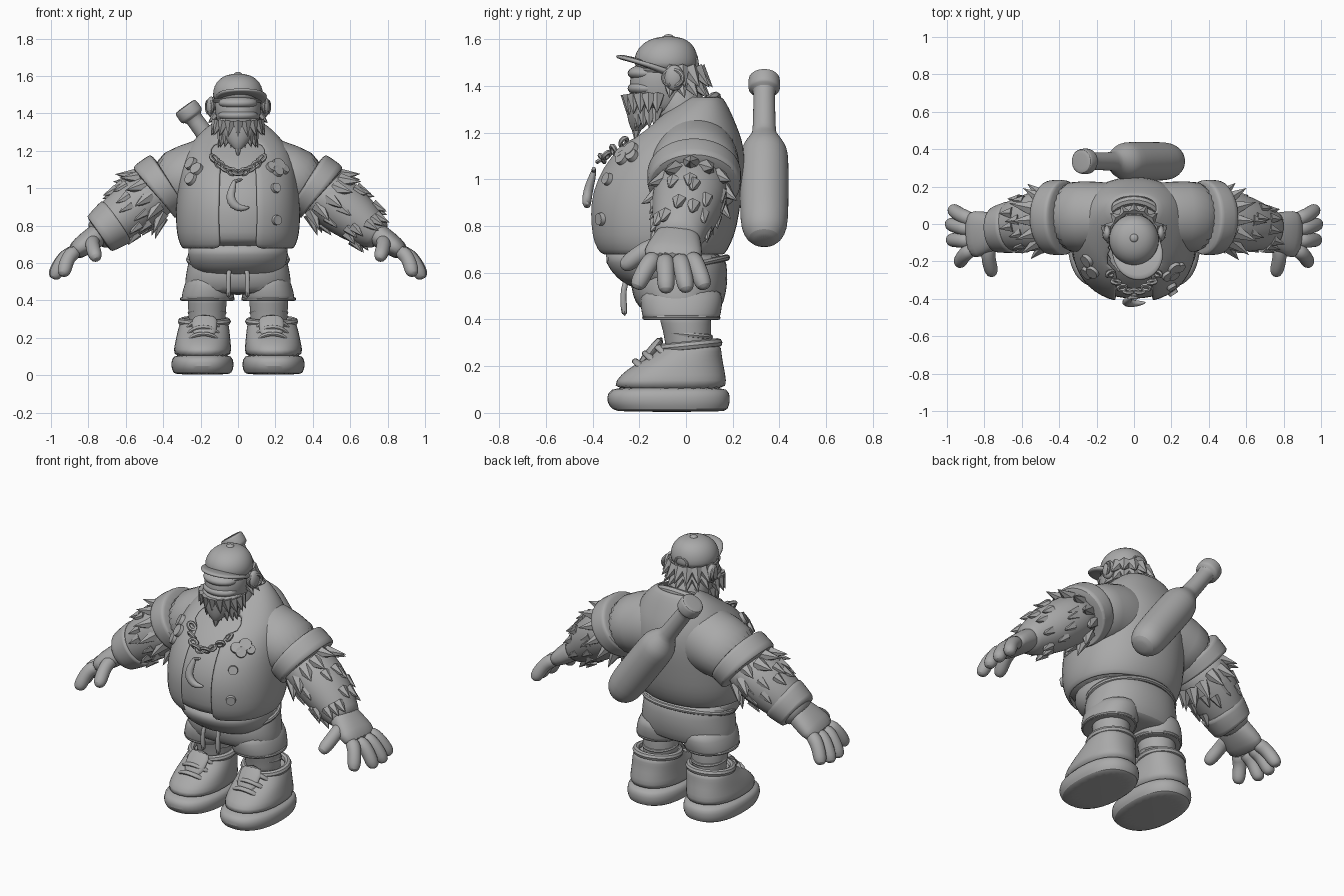
import bpy, bmesh, random
from math import sin, cos, pi, radians
from mathutils import Vector as V, Matrix
from mathutils.bvhtree import BVHTree

if "Cube" in bpy.data.objects:
    bpy.data.objects.remove(bpy.data.objects["Cube"])
random.seed(4)

grey = bpy.data.materials.new("clay grey")
grey.use_nodes = True
grey.diffuse_color = (0.4, 0.4, 0.4, 1)
grey.node_tree.nodes["Principled BSDF"].inputs["Base Color"].default_value = grey.diffuse_color


def finish(name, bm, mirror=False, sub=0, solid=0):
    bmesh.ops.recalc_face_normals(bm, faces=bm.faces)
    me = bpy.data.meshes.new(name)
    bm.to_mesh(me)
    bm.free()
    ob = bpy.data.objects.new(name, me)
    bpy.context.collection.objects.link(ob)
    me.materials.append(grey)
    if solid:
        m = ob.modifiers.new("thickness", "SOLIDIFY")
        m.thickness, m.offset = solid, 1
    if mirror:
        ob.modifiers.new("mirror", "MIRROR").use_mirror_merge = False
    if sub:
        ob.modifiers.new("smooth", "SUBSURF").levels = sub
        ob.modifiers["smooth"].render_levels = sub
    bpy.ops.object.select_all(action="DESELECT")
    ob.select_set(True)
    bpy.context.view_layer.objects.active = ob
    bpy.ops.object.shade_smooth_by_angle(angle=radians(40))
    return ob


def tube(bm, rows, n=24, flat=False, e=1.0, caps=True, ref=(0, 1, 0)):
    """Skin rows of (x, y, z, a, b); flat rings lie level, others follow the path."""
    pts, rings = [V(r[:3]) for r in rows], []
    for i, (p, r) in enumerate(zip(pts, rows)):
        if flat:
            u, w = V((1, 0, 0)), V((0, 1, 0))
        else:
            t = (pts[min(i + 1, len(pts) - 1)] - pts[max(i - 1, 0)]).normalized()
            w = V(ref) - t * t.dot(V(ref))
            w.normalize()
            u = t.cross(w)
        ring = []
        for k in range(n):
            c, s = cos(2 * pi * k / n), sin(2 * pi * k / n)
            c, s = (abs(q) ** e * (1 if q > 0 else -1) for q in (c, s))
            ring.append(bm.verts.new(p + u * r[3] * c + w * r[4] * s))
        rings.append(ring)
    for a, b in zip(rings, rings[1:]):
        for k in range(n):
            bm.faces.new((a[k], a[k - 1], b[k - 1], b[k]))
    if caps:
        bm.faces.new(rings[0])
        bm.faces.new(rings[-1])


def loft(name, rows, mirror=False, **kw):
    bm = bmesh.new()
    tube(bm, rows, **kw)
    return finish(name, bm, mirror, 1)


def ball(name, loc, size, mirror=False):
    bm = bmesh.new()
    bmesh.ops.create_uvsphere(bm, u_segments=24, v_segments=14, radius=1,
                              matrix=Matrix.Translation(loc) @ Matrix.Diagonal((*size, 1)))
    return finish(name, bm, mirror)


def ring(bm, matrix, rx, ry, r, n=32, m=8):
    """Torus lying in the local xy plane."""
    g = [[bm.verts.new(matrix @ V(((rx + r * cos(2 * pi * j / m)) * cos(2 * pi * i / n),
                                   (ry + r * cos(2 * pi * j / m)) * sin(2 * pi * i / n),
                                   r * sin(2 * pi * j / m)))) for j in range(m)] for i in range(n)]
    for i in range(n):
        for j in range(m):
            bm.faces.new((g[i - 1][j - 1], g[i][j - 1], g[i][j], g[i - 1][j]))


def hoop(name, loc, axis, rx, ry, r, mirror=False):
    bm = bmesh.new()
    rot = V(axis).to_track_quat("Z", "Y").to_matrix().to_4x4()
    ring(bm, Matrix.Translation(loc) @ rot, rx, ry, r)
    return finish(name, bm, mirror)


def spikes(name, items):
    """Tufts: cones from base along a direction."""
    bm = bmesh.new()
    for base, d, length, r in items:
        rot = V(d).to_track_quat("Z", "Y").to_matrix().to_4x4()
        bmesh.ops.create_cone(bm, cap_ends=True, segments=6, radius1=r, radius2=0, depth=length,
                              matrix=Matrix.Translation(V(base) + V(d).normalized() * length * 0.4) @ rot)
    return finish(name, bm)


# Torso shirt and open jacket
body = [(-.36, .15, .68, .285), (-.395, .18, .73, .308), (-.405, .205, .8, .318), (-.41, .22, .9, .318),
        (-.38, .235, 1.0, .31), (-.325, .24, 1.09, .3), (-.24, .225, 1.17, .28), (-.15, .2, 1.23, .24),
        (-.05, .17, 1.3, .18), (.03, .14, 1.35, .11)]
def torso_rows(grow):
    return [(0, (f + b) / 2, z, rx + grow, (b - f) / 2 + grow) for f, b, z, rx in body]
loft("shirt", torso_rows(-.005), flat=True, e=.9)
bm = bmesh.new()
tube(bm, torso_rows(.003), flat=True, e=.9, caps=False)
front = [f for f in bm.faces if abs(f.calc_center_median().x) < .12 and f.calc_center_median().y < -.1]
bmesh.ops.delete(bm, geom=front, context="FACES")
jacket = finish("jacket", bm, sub=1, solid=.014)
hoop("collar", (0, -.02, 1.245), (0, -.58, .8), .16, .18, .026)
loft("neck", [(0, 0, 1.15, .13, .12), (0, -.02, 1.3, .115, .11), (0, -.05, 1.45, .1, .1)], flat=True)
loft("sleeves", [(.04, .04, 1.08, .2, .17), (.14, .04, 1.085, .198, .185), (.27, .04, 1.06, .178, .192),
                 (.42, .035, 1.0, .165, .192)], True)
loft("sleeve_cuffs", [(.365, .035, 1.037, .15, .18), (.37, .035, 1.034, .176, .2), (.375, .035, 1.03, .18, .204),
                      (.445, .035, .982, .18, .202), (.45, .035, .978, .176, .198),
                      (.452, .035, .976, .13, .15)], True)

# Jacket fittings, seated on the jacket front
bvh = BVHTree.FromObject(jacket, bpy.context.evaluated_depsgraph_get())
def disc(bm, x, z, r):
    p, nor, _, _ = bvh.ray_cast(V((x, -2, z)), V((0, 1, 0)))
    nor = nor if nor.y < 0 else -nor
    bmesh.ops.create_cone(bm, cap_ends=True, segments=20, radius1=r, radius2=r * .85, depth=.034,
                          matrix=Matrix.Translation(p) @ nor.to_track_quat("Z", "Y").to_matrix().to_4x4())
for name, spots in {"buttons": [(.2, 1.0, .03), (.205, .83, .03)],
                    "left_patch": [(.18, 1.11, .035), (.215, 1.125, .04), (.245, 1.1, .03), (.21, 1.09, .035)],
                    "right_patch": [(-.25, 1.13, .04), (-.22, 1.1, .04), (-.25, 1.05, .04)]}.items():
    bm = bmesh.new()
    for x, z, r in spots:
        disc(bm, x, z, r)
    finish(name, bm)

# Chain and hanging crescent
bm = bmesh.new()
for i in range(9):
    x = -.128 + .032 * i
    z = 1.085 + 4.5 * x * x
    tilt = Matrix.Rotation(-6 * x, 4, "Y") @ Matrix.Rotation(pi / 2 * (i % 2) + .6, 4, "X")
    ring(bm, Matrix.Translation((x, -.365 + 6 * x * x, z)) @ tilt, .024, .017, .01, 14, 6)
finish("chain", bm)
loft("crescent_pendant", [(-.015, -.39, 1.05, .01, .01), (-.03, -.405, 1.0, .02, .018), (-.045, -.42, .95, .028, .022),
                          (-.025, -.425, .91, .028, .022), (.02, -.425, .887, .02, .018),
                          (.065, -.42, .9, .005, .005)], n=10)
loft("pendant_bar", [(-.04, -.395, 1.03, .012, .012), (.03, -.395, 1.05, .012, .012)], n=8)

# Belly, shorts and drawstrings
loft("belly", [(0, -.06, .52, .2, .17), (0, -.085, .58, .255, .215), (0, -.1, .64, .27, .25),
               (0, -.105, .72, .28, .25)], flat=True, e=.9)
loft("shorts_hips", [(0, .0, .69, .24, .165), (0, -.015, .64, .26, .19), (0, -.03, .57, .275, .212),
                     (0, -.03, .5, .287, .2), (0, -.025, .45, .285, .18), (0, -.02, .43, .25, .14)], flat=True, e=.9)
loft("shorts_legs", [(.14, -.02, .55, .12, .17), (.152, -.02, .48, .138, .18), (.162, -.02, .42, .142, .17),
                     (.164, -.02, .395, .14, .162), (.165, -.02, .398, .1, .12)], True, flat=True, e=.9)
hoop("waistband", (0, -.03, .62), (0, -.22, 1), .265, .21, .014)
hoop("shorts_hems", (.164, -.02, .408), (0, 0, 1), .137, .158, .01, True)
loft("drawstrings", [(.035, -.23, .59, .012, .012), (.05, -.265, .56, .014, .014), (.052, -.27, .49, .014, .014),
                     (.05, -.262, .41, .017, .017)], True, n=8, ref=(1, 0, 0))

# Legs and shoes
loft("legs", [(.165, .01, .2, .095, .095), (.165, .01, .32, .1, .1), (.165, 0, .38, .104, .108),
              (.165, -.01, .46, .11, .12)], True, flat=True)
hoop("socks", (.165, .01, .335), (0, .1, 1), .092, .094, .012, True)
loft("soles", [(.19, -.06, .004, .14, .22), (.19, -.07, .012, .158, .25), (.19, -.075, .05, .17, .268),
               (.19, -.075, .085, .165, .262), (.19, -.07, .115, .15, .245)], True, flat=True, e=.85)
loft("shoe_uppers", [(.19, -.07, .09, .155, .25), (.19, -.065, .14, .155, .238), (.187, -.045, .185, .148, .212),
                     (.185, -.015, .225, .142, .172), (.182, .015, .265, .134, .138),
                     (.18, .02, .295, .127, .128), (.178, .015, .27, .1, .1)], True, flat=True, e=.88)
hoop("shoe_collars", (.18, .015, .288), (0, -.1, 1), .122, .122, .02, True)
loft("tongues", [(.18, -.2, .2, .02, .06), (.18, -.15, .26, .022, .07), (.175, -.1, .325, .02, .075)], True,
     n=12, ref=(1, 0, 0))
bm = bmesh.new()
for i in range(3):
    y, z = -.21 + .043 * i, .21 + .035 * i
    tube(bm, [(.09, y + .04, z - .035, .012, .016), (.13, y, z + .005, .013, .018), (.185, y - .01, z + .015, .013, .018),
              (.24, y, z + .005, .013, .018), (.28, y + .04, z - .035, .012, .016)], n=8)
finish("laces", bm, True, 1)

# Forearms, wristband, hands
arm = [(.38, .03, 1.02, .13, .15), (.49, .02, .945, .148, .165), (.6, .0, .865, .142, .15),
       (.68, -.02, .8, .118, .125), (.74, -.03, .755, .09, .105), (.77, -.035, .735, .07, .09)]
loft("forearms", arm, True)
loft("right_wristband", [(-.645, -.015, .826, .1, .11), (-.648, -.015, .824, .134, .138), (-.655, -.016, .819, .138, .142),
                         (-.735, -.03, .759, .118, .126), (-.742, -.03, .754, .114, .122),
                         (-.745, -.03, .752, .07, .08)])
loft("palms", [(.71, -.03, .78, .065, .09), (.77, -.04, .735, .062, .105), (.84, -.055, .685, .058, .13),
               (.89, -.06, .647, .04, .118)], True, e=.85)
bm = bmesh.new()
for a, b in [((.86, .02, .665), (.97, .075, .555)), ((.87, -.03, .66), (.985, .0, .543)),
             ((.87, -.09, .66), (.98, -.085, .54)), ((.86, -.13, .665), (.935, -.205, .555)),
             ((.77, -.1, .72), (.765, -.255, .64))]:
    a, b = V(a), V(b)
    up = V((.02, 0, .025))
    tube(bm, [(*(a.lerp(b, t) + up * h), r, r) for t, h, r in
              ((0, 0, .04), (.3, .6, .042), (.6, .5, .039), (.9, 0, .04), (1.06, -.3, .032), (1.12, -.5, .014))], n=12)
finish("fingers", bm, True, 1)


def tuft(side, t, a, lift, length, r):
    """One fur tuft at distance t along the arm and angle a around it."""
    k = int(t)
    p, q = V(arm[k]), V(arm[k + 1])
    d, c = (q - p).normalized(), p.lerp(q, t - k)
    w = V((0, 1, 0))
    out = w * cos(a) + w.cross(d) * sin(a)
    flip = V((side, 1, 1))
    return (c + out * size_at(t) * .93) * flip, (d + out * lift) * flip, length, r


def size_at(t):
    k = int(t)
    return arm[k][3] + (arm[k + 1][3] - arm[k][3]) * (t - k)


arm_sizes = [r[3] for r in arm]
arm_path = [r[:3] for r in arm]
arm = [(*p, s) for p, s in zip(arm_path, arm_sizes)]
arm, size_rows = arm_path, arm
def size_at(t):
    k = int(t)
    return size_rows[k][3] + (size_rows[k + 1][3] - size_rows[k][3]) * (t - k)
for name, side, end in (("left_arm_fur", 1, 3.5), ("right_arm_fur", -1, 2.3)):
    fur = [tuft(side, random.uniform(.75, 1.1), 2 * pi * i / 12, .8, .12, .042) for i in range(12)]
    fur += [tuft(side, random.uniform(1.2, end), 2.4 * i, .3, .08, .034) for i in range(int(end * 7))]
    spikes(name, fur)

# Head, face, beard and hair
loft("head", [(0, -.1, 1.27, .07, .09), (0, -.105, 1.32, .105, .125), (0, -.105, 1.39, .122, .14),
              (0, -.1, 1.45, .125, .14), (0, -.085, 1.51, .12, .12)], flat=True)
ball("upper_muzzle", (0, -.165, 1.455), (.105, .085, .038))
ball("lower_muzzle", (0, -.165, 1.39), (.108, .085, .038))
ball("ears", (.143, -.05, 1.435), (.026, .042, .055), True)
hoop("ear_rims", (.152, -.055, 1.435), (1, -.4, 0), .044, .034, .01, True)
loft("beard", [(0, -.215, 1.2, .015, .015), (.0, -.2, 1.25, .06, .05), (0, -.175, 1.3, .1, .08),
               (0, -.16, 1.34, .122, .1), (0, -.13, 1.39, .125, .115)], flat=True)
tufts = [((0, -.21, 1.24), (0, -.1, -1), .09, .035)]
for i in range(11):
    a = radians(-105 + 21 * i)
    for z, r, drop in ((1.35, .112, 1.2), (1.29, .08, 1.6)):
        tufts.append(((r * sin(a), -.15 - r * .85 * cos(a), z), (sin(a) * .6, -cos(a) * .1, -drop), .085, .036))
spikes("beard_tufts", tufts)
tufts = []
for i in range(9):
    a = radians(-96 + 24 * i)
    for z, r in ((1.46, .11), (1.415, .1)):
        tufts.append(((r * sin(a), -.055 + r * cos(a), z), (sin(a), cos(a), -1.1), .1, .04))
spikes("back_hair", tufts)

# Cap with brim
loft("cap", [(0, -.08, 1.455, .13, .13), (0, -.085, 1.5, .137, .14), (0, -.085, 1.545, .13, .133),
             (0, -.08, 1.585, .102, .105), (0, -.075, 1.608, .06, .06), (0, -.075, 1.613, .01, .01)], flat=True)
hoop("cap_band", (0, -.083, 1.468), (0, 0, 1), .126, .127, .01)
ball("cap_button", (0, -.075, 1.61), (.022, .022, .012))
hoop("cap_back_opening", (0, .047, 1.495), (0, 1, .15), .04, .032, .008)
bm = bmesh.new()
grid = []
for i in range(17):
    a = radians(-82 + 164 * i / 16)
    yaw = a + radians(14)
    grid.append([bm.verts.new((sin(yaw) * r, -.075 - cos(yaw) * r, 1.495 - .045 * sin(a) ** 2 + .022 * h - .014 * sin(a)))
                 for h in (0, .5, 1) for r in [.12 + h * (.015 + .1 * cos(a) ** 2)]])
for a, b in zip(grid, grid[1:]):
    for j in range(2):
        bm.faces.new((a[j], a[j + 1], b[j + 1], b[j]))
finish("cap_brim", bm, sub=1, solid=.022)

# Slung bat across the back
top, way = V((-.285, .335, 1.44)), V((.59, 0, -.81)).normalized()
bat = [(0, .05), (.004, .064), (.012, .068), (.06, .07), (.07, .064), (.078, .047), (.09, .046), (.2, .048), (.29, .05),
       (.31, .055), (.35, .08), (.39, .1), (.44, .105), (.6, .105), (.77, .104), (.82, .092), (.86, .068), (.872, .03)]
loft("bat", [(*(top + way * s), r, r) for s, r in bat])
